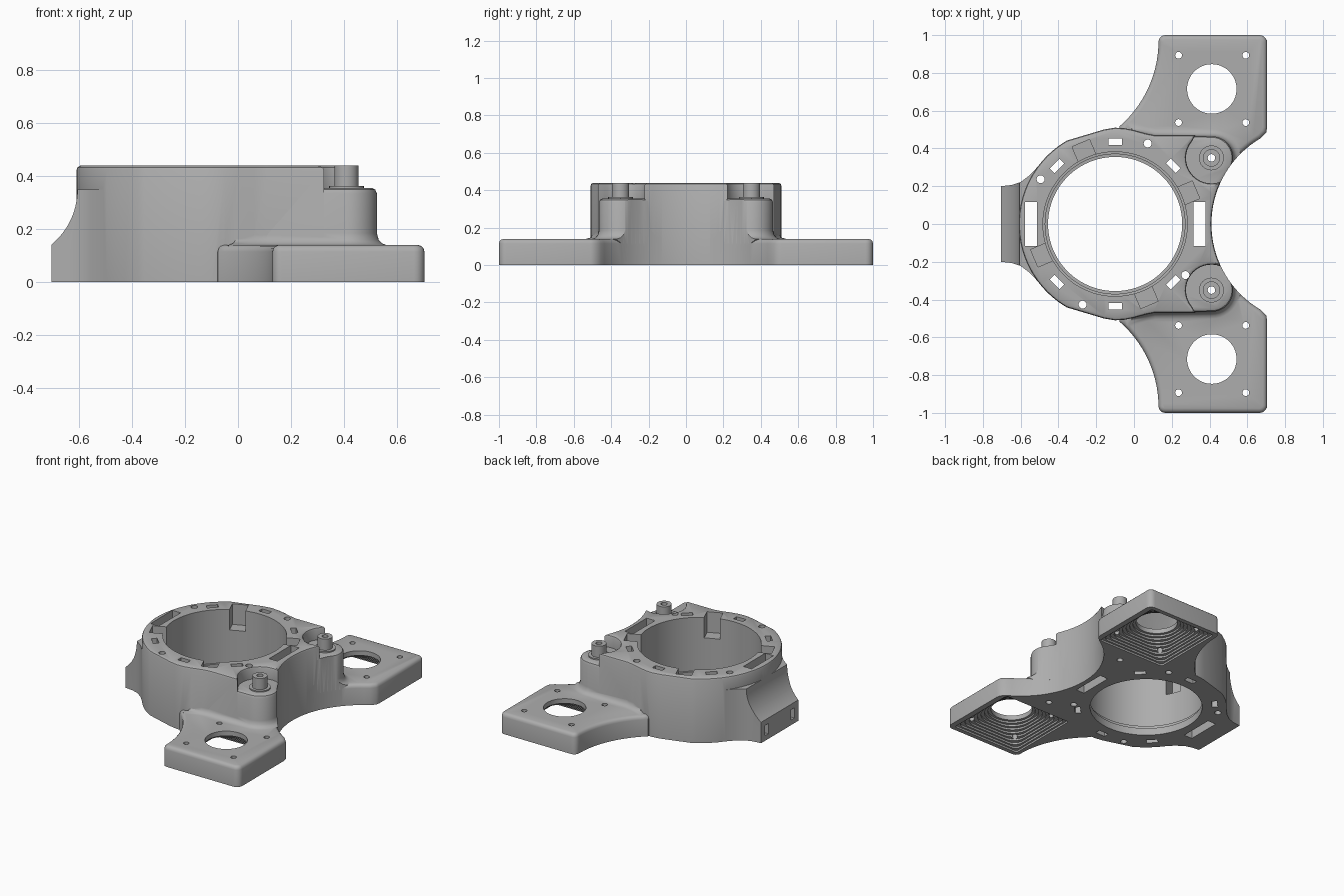
import bpy, bmesh, math
from math import cos, sin, radians, sqrt, pi
from mathutils import Vector

cube = bpy.data.objects.get("Cube")
if cube:
    bpy.data.objects.remove(cube, do_unlink=True)

grey = bpy.data.materials.new("plain grey")
grey.use_nodes = True
GREY = (0.42, 0.42, 0.42, 1)
grey.diffuse_color = GREY
grey.node_tree.nodes["Principled BSDF"].inputs["Base Color"].default_value = GREY

HUB = (-0.1, 0)
BOSS = (0.41, 0.35)
PAD = (0.412, 0.715)
SCOOP_X, SCOOP_R = 0.936, 0.526


def arc(center, r, a0, a1, n):
    """Points on a circle between two angles in degrees."""
    steps = [radians(a0 + (a1 - a0) * i / n) for i in range(n + 1)]
    return [(center[0] + r * cos(a), center[1] + r * sin(a)) for a in steps]


def scoop(y0, y1, n):
    """Points on the concave side edge."""
    ys = [y0 + (y1 - y0) * i / n for i in range(n + 1)]
    return [(SCOOP_X - sqrt(SCOOP_R ** 2 - y * y), y) for y in ys]


def grow(pts, d):
    """Offset a counter-clockwise outline outward by d."""
    out = []
    for i, p in enumerate(pts):
        p, a, b = Vector(p), Vector(pts[i - 1]), Vector(pts[(i + 1) % len(pts)])
        e, f = (p - a).normalized(), (b - p).normalized()
        m = Vector((e.y, -e.x)) + Vector((f.y, -f.x))
        out.append(p + m * (2 * d / max(m.length_squared, 0.8)))
    return out


def solid(name, rings):
    """Closed loft through rings given as (outline, z)."""
    bm = bmesh.new()
    loops = [[bm.verts.new((p[0], p[1], z)) for p in pts] for pts, z in rings]
    for lo, hi in zip(loops, loops[1:]):
        for i in range(len(lo)):
            bm.faces.new((lo[i - 1], lo[i], hi[i], hi[i - 1]))
    bm.faces.new(loops[0][::-1])
    bm.faces.new(loops[-1])
    bmesh.ops.recalc_face_normals(bm, faces=bm.faces)
    mesh = bpy.data.meshes.new(name)
    bm.to_mesh(mesh)
    bm.free()
    mesh.materials.append(grey)
    ob = bpy.data.objects.new(name, mesh)
    bpy.context.collection.objects.link(ob)
    return ob


def tier(name, pts, profile, side=1):
    """Loft an outline through (offset, z) pairs, mirrored if side is -1."""
    return solid(name, [([(p[0], p[1] * side) for p in grow(pts, d)], z) for d, z in profile])


def drum(name, c, r, z0, z1, n=24):
    ring = arc(c, r, 0, 360 - 360 / n, n - 1)
    return solid(name, [(ring, z0), (ring, z1)])


def block(name, c, size, z0, z1, angle=0):
    """Upright box turned about z."""
    a, (w, h) = radians(angle), size
    ring = [(c[0] + x * cos(a) - y * sin(a), c[1] + x * sin(a) + y * cos(a))
            for x, y in ((-w / 2, -h / 2), (w / 2, -h / 2), (w / 2, h / 2), (-w / 2, h / 2))]
    return solid(name, [(ring, z0), (ring, z1)])


def combine(ob, tools, op):
    """Boolean the tools into ob and remove them."""
    for t in tools:
        t.hide_render = True
        m = ob.modifiers.new(op, 'BOOLEAN')
        m.operation, m.solver, m.object = op, 'EXACT', t
    dg = bpy.context.evaluated_depsgraph_get()
    mesh = bpy.data.meshes.new_from_object(ob.evaluated_get(dg))
    ob.modifiers.clear()
    ob.data = mesh
    for t in tools:
        bpy.data.objects.remove(t, do_unlink=True)


def polar(r, deg):
    return (HUB[0] + r * cos(radians(deg)), HUB[1] + r * sin(radians(deg)))


def rounded_square(c, half, r, n=8):
    pts = []
    for q, (sx, sy) in enumerate(((1, 1), (-1, 1), (-1, -1), (1, -1))):
        corner = (c[0] + sx * (half - r), c[1] + sy * (half - r))
        pts += arc(corner, r, 90 * q, 90 * q + 90, n)
    return pts


# Hub: tall housing with a flat on each flank and relief around the posts
half = scoop(0, 0.205, 8) + arc(BOSS, 0.135, -70, -220, 16)
half += [(0.325, 0.47), (0.11, 0.47), (0.06, 0.48), (0, 0.497), (-0.05, 0.507), (-0.1, 0.51), (-0.16, 0.5)]
half += arc(HUB, 0.51, 120, 180, 20)
outline = half + [(x, -y) for x, y in half[-2:0:-1]]
body = tier("motor_mount_housing", outline,
            [(0, 0), (0, 0.425), (-0.004, 0.434), (-0.014, 0.44)])

# Mounting pads, with rounded corners and a curved inner edge
pad_outline = [(0.3, 0.19)] + scoop(0.2, 0.455, 14) + [(0.7, 0.485), (0.705, 0.51)]
pad_outline += arc((0.665, 0.96), 0.04, 0, 90, 5) + arc((0.165, 0.965), 0.035, 90, 180, 5)
pad_outline += arc((-0.47, 0.97), 0.6, -2, -49, 16) + [(-0.08, 0.42)]
pad_profile = [(0, 0), (0, 0.115), (-0.004, 0.128), (-0.012, 0.136), (-0.024, 0.14)]

# Shoulders under the posts, flared where they meet the pads
shoulder = [(0, 0.2), (0.3, 0.12), (0.44, 0.18)] + arc(BOSS, 0.115, -40, 90, 14)
shoulder += [(0.11, 0.468), (0.06, 0.478), (0, 0.49)]
flare = [(0, 0.1), (0.04, 0.139), (0.02, 0.146), (0.007, 0.16), (0, 0.185),
         (0, 0.335), (-0.006, 0.349), (-0.02, 0.356)]

parts = []
for s in (1, -1):
    post = (BOSS[0], BOSS[1] * s)
    parts.append(tier("mounting_pad", pad_outline, pad_profile, s))
    arm = tier("shoulder", shoulder, flare, s)
    combine(arm, [drum("scoop_cutter", (SCOOP_X, 0), SCOOP_R, -1, 1, 128)], 'DIFFERENCE')
    parts += [arm, drum("post_collar", post, 0.066, 0.3, 0.364), drum("post", post, 0.046, 0.3, 0.44)]

# Foot: cable block whose top sweeps up into the hub
foot_half = [(-0.705, 0.2), (-0.65, 0.206), (-0.6, 0.222), (-0.55, 0.26), (-0.49, 0.325), (-0.45, 0.3)]
foot_outline = foot_half + [(x, -y) for x, y in foot_half[::-1]]
foot = tier("foot", foot_outline[::-1], [(0, 0), (0, 0.35)])
sweep = drum("sweep_cutter", (0, 0), 0.27, -0.5, 0.5, 96)
sweep.rotation_euler.x = pi / 2
sweep.location = (-0.877, 0, 0.35)
bpy.context.view_layer.update()
combine(foot, [sweep], 'DIFFERENCE')
parts.append(foot)
combine(body, parts, 'UNION')

# Main bore with a lip at the bottom
bore = [arc(HUB, r, 0, 357, 119) for r in (0.355, 0.37, 0.382)]
cuts = [solid("bore_cutter", [(bore[0], -0.1), (bore[0], 0.05), (bore[1], 0.051), (bore[1], 0.075),
                              (bore[2], 0.076), (bore[2], 0.6)])]

# Ring slots, key pockets and round holes
for a in (45, 90, 135, 225, 270, 315):
    cuts.append(block("slot_cutter", polar(0.435, a), (0.036, 0.072), -0.1, 0.6, a))
for a in (23, 113, 203, 293):
    cuts.append(block("key_cutter", polar(0.415, a), (0.1, 0.1), 0.3, 0.6, a))
for a in (68, 149, 248, 324):
    cuts.append(drum("round_cutter", polar(0.46, a), 0.021, -0.1, 0.6))
for x in (-0.545, 0.347):
    cuts.append(block("long_slot_cutter", (x, 0), (0.062, 0.235), -0.1, 0.6))

for s in (1, -1):
    # Pad opening, screw holes, and stepped recess underneath
    c = (PAD[0], PAD[1] * s)
    cuts.append(drum("opening_cutter", c, 0.131, -0.1, 0.3, 64))
    for dx in (-0.176, 0.18):
        for dy in (-0.178, 0.178):
            cuts.append(drum("screw_cutter", (c[0] + dx, c[1] + dy), 0.018, -0.1, 0.3, 16))
    rings, z = [], -0.02
    for k in range(9):
        h = 0.255 - 0.0135 * k
        ring = rounded_square(c, h, h * (0.06 + 0.11 * k))
        rings += [(ring, z), (ring, 0.012 * (k + 1))]
        z = 0.012 * (k + 1)
    cuts.append(solid("step_cutter", rings))
    # Post bores and foot end slots
    cuts.append(drum("post_bore_cutter", (BOSS[0], BOSS[1] * s), 0.02, -0.1, 0.6, 16))
    cuts.append(block("foot_slot_cutter", (-0.7, 0.14 * s), (0.16, 0.034), 0.035, 0.105))
combine(body, cuts, 'DIFFERENCE')

bpy.ops.object.select_all(action='DESELECT')
body.select_set(True)
bpy.context.view_layer.objects.active = body
bpy.ops.object.shade_smooth_by_angle(angle=radians(32))
